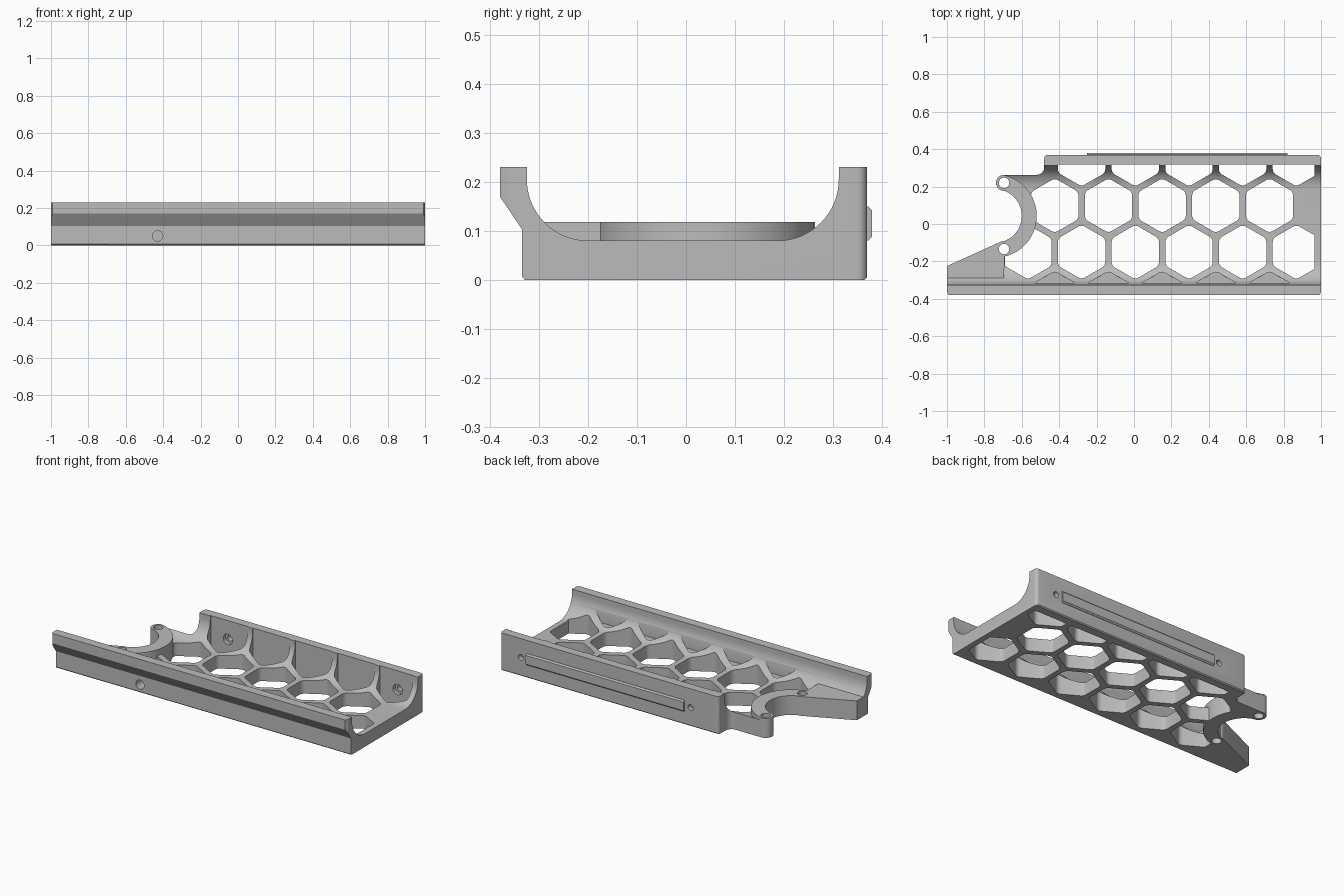
import bpy, bmesh
from math import sin, cos, radians, sqrt
from mathutils import Matrix

if "Cube" in bpy.data.objects:
    bpy.data.objects.remove(bpy.data.objects["Cube"])

grey = bpy.data.materials.new("mid_grey")
grey.use_nodes = True
grey.diffuse_color = (0.5, 0.5, 0.5, 1)
grey.node_tree.nodes["Principled BSDF"].inputs["Base Color"].default_value = (0.5, 0.5, 0.5, 1)

ALONG_X = Matrix(((0, 0, 1, 0), (1, 0, 0, 0), (0, 1, 0, 0), (0, 0, 0, 1)))


def arc(cx, cy, r, a0, a1, n=10):
    angles = [radians(a0 + (a1 - a0) * i / n) for i in range(n + 1)]
    return [(cx + r * cos(a), cy + r * sin(a)) for a in angles]


def add_prism(bm, points, z0, z1, rounding=0, clips=()):
    """Extrude an outline, optionally with rounded corners and clip planes."""
    part = bmesh.new()
    part.faces.new([part.verts.new((x, y, z0)) for x, y in points])
    if rounding:
        bmesh.ops.bevel(part, geom=part.verts[:], offset=rounding, segments=4,
                        profile=0.5, affect='VERTICES')
    for co, normal in clips:
        bmesh.ops.bisect_plane(part, geom=part.verts[:] + part.edges[:] + part.faces[:],
                               plane_co=co, plane_no=normal, clear_outer=True)
    result = bmesh.ops.extrude_face_region(part, geom=part.faces[:])
    for v in result["geom"]:
        if isinstance(v, bmesh.types.BMVert):
            v.co.z = z1
    bmesh.ops.recalc_face_normals(part, faces=part.faces[:])
    mesh = bpy.data.meshes.new("part")
    part.to_mesh(mesh)
    part.free()
    bm.from_mesh(mesh)
    bpy.data.meshes.remove(mesh)


def finish(bm, name):
    mesh = bpy.data.meshes.new(name)
    bm.to_mesh(mesh)
    bm.free()
    obj = bpy.data.objects.new(name, mesh)
    bpy.context.collection.objects.link(obj)
    mesh.materials.append(grey)
    return obj


def prism(name, points, z0, z1, matrix=None):
    bm = bmesh.new()
    add_prism(bm, points, z0, z1)
    if matrix:
        bmesh.ops.transform(bm, matrix=matrix, verts=bm.verts[:])
    return finish(bm, name)


def cylinder_y(bm, x, z, r, y0, y1):
    m = Matrix.Translation((x, (y0 + y1) / 2, z)) @ Matrix.Rotation(radians(90), 4, 'X')
    bmesh.ops.create_cone(bm, cap_ends=True, segments=24, radius1=r, radius2=r,
                          depth=y1 - y0, matrix=m)


def select(obj):
    bpy.ops.object.select_all(action='DESELECT')
    obj.select_set(True)
    bpy.context.view_layer.objects.active = obj


def combine(obj, other, operation):
    other.hide_render = True
    mod = obj.modifiers.new("cut", 'BOOLEAN')
    mod.operation = operation
    mod.solver = 'EXACT'
    mod.object = other
    select(obj)
    bpy.ops.object.modifier_apply(modifier=mod.name)
    bpy.data.objects.remove(other)


# Channel cross-section with curved inner walls and an overhanging front lip
section = [(-0.329, 0), (0.364, 0), (0.37, 0.006), (0.37, 0.23), (0.312, 0.23)]
section += arc(0.187, 0.205, 0.125, 0, -90, 16)
section += arc(-0.2, 0.205, 0.125, -90, -180, 16)
section += [(-0.325, 0.23), (-0.38, 0.23), (-0.38, 0.17), (-0.335, 0.103), (-0.335, 0.006)]
tray = prism("tray", section, -1, 1, ALONG_X)

# Plan outline, including the curved bite and its two screw posts
bite_x, bite_y, post_x = -0.743, 0.043, -0.695
bite_edge = arc(post_x, 0.22, 0.043, 90, 250, 12)
bite_edge += arc(bite_x, bite_y, 0.143, 68, -68, 28)
bite_edge += arc(post_x, -0.134, 0.043, 75, 115, 5)
bite_edge += [(-1, -0.225)]
plan = [(-1, -0.365), (-0.985, -0.39), (0.985, -0.39), (1, -0.365)]
plan += arc(0.98, 0.35, 0.02, 0, 90, 5)
plan += arc(-0.46, 0.35, 0.02, 90, 180, 5)
plan += arc(-0.52, 0.303, 0.04, 0, -90, 6)
combine(tray, prism("plan_cutter", plan + bite_edge, -0.1, 0.5), 'INTERSECT')

# Honeycomb openings
pitch = 0.287
row_step = pitch * sqrt(3) / 2
radius = 0.146
holes = bmesh.new()
for row in range(-1, 3):
    cy = -0.15 + row * row_step
    shift = pitch / 2 if row % 2 else 0
    first = {-1: -2, 0: -2, 1: -2, 2: -1}[row]
    for col in range(first, 4):
        cx = 0.007 + col * pitch + shift
        if cx > 1:
            continue
        hexagon = arc(cx, cy, radius, 30, 330, 5)
        clips = [((0.965, 0, 0), (1, 0, 0)), ((-0.69, 0, 0), (-1, 0, 0)),
                 ((0, 0.317, 0), (0, 1, 0)), ((0, -0.315, 0), (0, -1, 0))]
        bottom = 0.083 if row == -1 else -0.1
        add_prism(holes, hexagon, bottom, 0.4, 0.018, clips)
combine(tray, finish(holes, "honeycomb_cutter"), 'DIFFERENCE')

# Raised curved bracket and tapered arm
bracket = bite_edge + [(-1, -0.33), (-0.695, -0.33)]
bracket += arc(bite_x, bite_y, 0.223, -77, 77, 32)
combine(tray, prism("bracket", bracket, 0, 0.118), 'UNION')

# Vertical screw holes in the bracket
screws = bmesh.new()
for y in (0.22, -0.134):
    add_prism(screws, arc(post_x, y, 0.028, 0, 345, 23), -0.1, 0.3)
combine(tray, finish(screws, "post_hole_cutter"), 'DIFFERENCE')

# Wall screw holes, counterbored inside, and a blind hole at the front
for r, y0, y1 in ((0.032, 0.25, 0.34), (0.018, 0.3, 0.45)):
    bores = bmesh.new()
    for x in (-0.29, 0.86):
        cylinder_y(bores, x, 0.115, r, y0, y1)
    combine(tray, finish(bores, "wall_hole_cutter"), 'DIFFERENCE')
bore = bmesh.new()
cylinder_y(bore, -0.43, 0.05, 0.028, -0.4, -0.27)
combine(tray, finish(bore, "front_hole_cutter"), 'DIFFERENCE')

# Chamfered rail on the back wall
rail_section = [(0.365, 0.08), (0.372, 0.08), (0.38, 0.088), (0.38, 0.142),
                (0.372, 0.15), (0.365, 0.15)]
rail = prism("back_rail", rail_section, -0.25, 0.82, ALONG_X)

for obj in (tray, rail):
    select(obj)
    bpy.ops.object.shade_smooth_by_angle(angle=radians(30))
